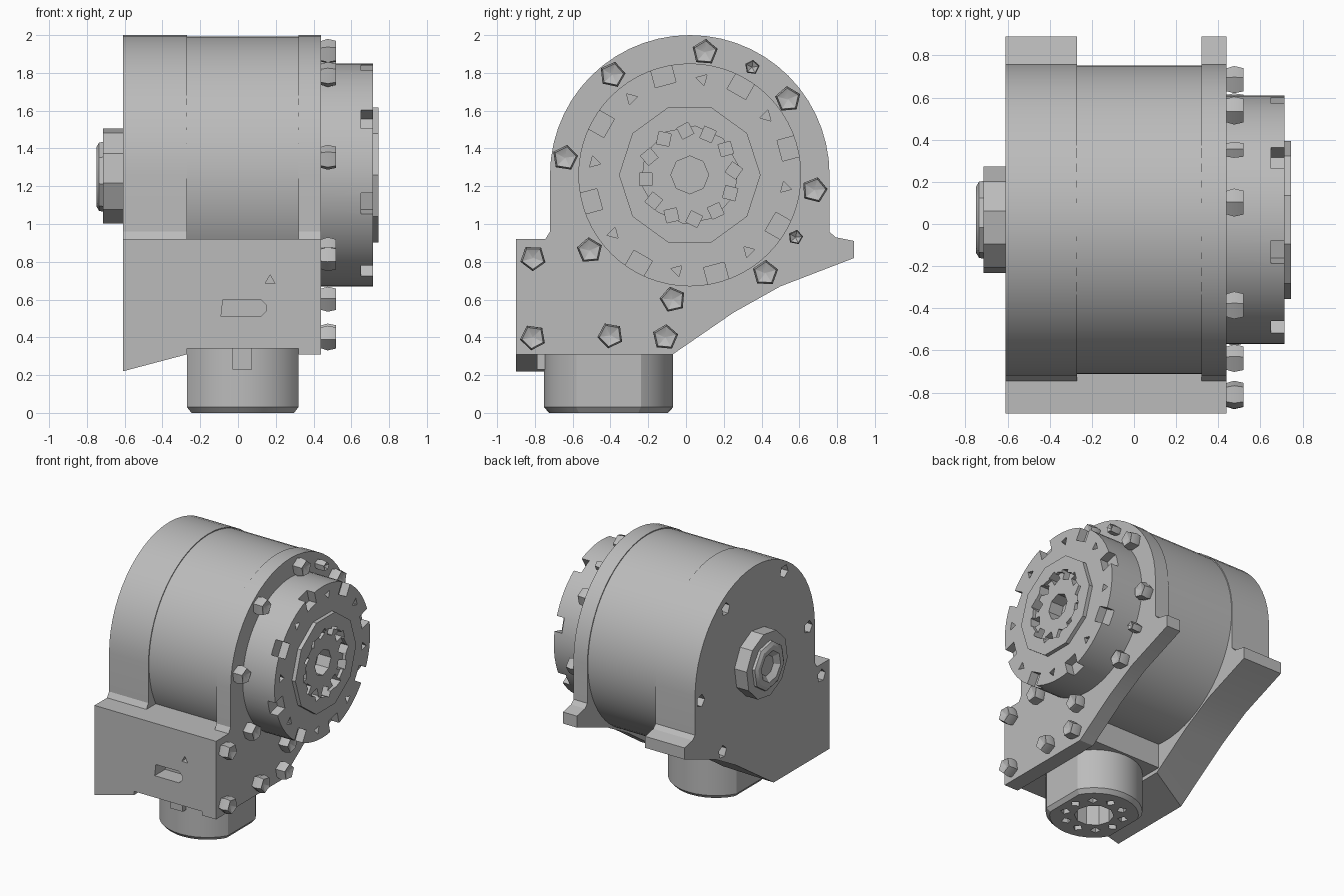
import bpy, bmesh, math, random
from mathutils import Vector

random.seed(4)
if "Cube" in bpy.data.objects:
    bpy.data.objects.remove(bpy.data.objects["Cube"])

metal = bpy.data.materials.new("plain grey")
metal.use_nodes = True
GREY = (0.5, 0.5, 0.5, 1)
metal.diffuse_color = GREY
metal.node_tree.nodes["Principled BSDF"].inputs["Base Color"].default_value = GREY

CY, CZ = 0.02, 1.26          # main axis, along x
parts = []


def ring(u, v, r, n, phase=0.0):
    """Regular polygon as 2D points."""
    return [(u + r * math.cos(phase + math.tau * i / n),
             v + r * math.sin(phase + math.tau * i / n)) for i in range(n)]


def around(u, v, r, n, phase=0.0):
    """Polar array: centre and angle of each copy."""
    return [(p, phase + math.tau * i / n) for i, p in enumerate(ring(u, v, r, n, phase))]


def place(axis, p, a):
    u, v = p
    return Vector({"x": (a, u, v), "y": (u, a, v), "z": (u, v, a)}[axis])


def loft(axis, *layers):
    """Closed solid through (position, outline) layers."""
    return axis, layers


def build(name, solids):
    bm = bmesh.new()
    for axis, layers in solids:
        rows = [[bm.verts.new(place(axis, p, a)) for p in pts] for a, pts in layers]
        bm.faces.new(rows[0])
        bm.faces.new(rows[-1])
        n = len(rows[0])
        for lo, hi in zip(rows, rows[1:]):
            for i in range(n):
                j = (i + 1) % n
                bm.faces.new((lo[i], lo[j], hi[j], hi[i]))
    bmesh.ops.recalc_face_normals(bm, faces=bm.faces)
    mesh = bpy.data.meshes.new(name)
    bm.to_mesh(mesh)
    bm.free()
    mesh.materials.append(metal)
    obj = bpy.data.objects.new(name, mesh)
    bpy.context.collection.objects.link(obj)
    return obj


def part(name, solids, cuts=()):
    """Build a part and subtract each group of cutters in turn."""
    obj = build(name, solids)
    for group in cuts:
        cutter = build("cutter", group)
        cutter.hide_render = True
        mod = obj.modifiers.new("cut", "BOOLEAN")
        mod.operation, mod.solver, mod.object = "DIFFERENCE", "EXACT", cutter
        bpy.context.view_layer.update()
        graph = bpy.context.evaluated_depsgraph_get()
        result = bpy.data.meshes.new_from_object(obj.evaluated_get(graph))
        obj.modifiers.clear()
        obj.data = result
        bpy.data.objects.remove(cutter)
    parts.append(obj)
    return obj


def tube(axis, a, b, u, v, r, n, phase=0.0):
    pts = ring(u, v, r, n, phase)
    return loft(axis, (a, pts), (b, pts))


def block(x0, x1, y0, y1, z0, z1):
    pts = [(x0, y0), (x1, y0), (x1, y1), (x0, y1)]
    return loft("z", (z0, pts), (z1, pts))


def housing(low_y, low_z):
    """Arch on a wide base with a sloping back underside."""
    arch = [(CY + 0.74 * math.cos(math.pi * i / 28),
             CZ + 0.74 * math.sin(math.pi * i / 28)) for i in range(29)]
    return ([(-0.9, low_z), (low_y, low_z), (0.25, 0.53), (0.5, 0.67), (0.89, 0.82),
             (0.89, 0.91), (0.79, 0.93), (0.76, 0.96)] + arch
            + [(-0.72, 0.96), (-0.745, 0.92), (-0.9, 0.92)])


# Thin bolted plate beside the flange
flat_base = housing(-0.07, 0.31)
part("bolted_plate", [loft("x", (0.32, flat_base), (0.44, flat_base))])

# Thick end housing with a slanted underside and screw holes
holes = [(-0.34, 1.82), (0.38, 1.8), (-0.64, 1.27), (0.69, 1.2), (-0.8, 0.83), (0.42, 0.7)]
part("end_housing", [loft("x", (-0.61, housing(-0.21, 0.22)), (-0.27, flat_base))],
     [[tube("x", -0.65, -0.55, y, z, 0.05, 5, y) for y, z in holes]])

# Round middle casing
part("middle_casing", [tube("x", -0.28, 0.33, CY, CZ, 0.733, 64)])

# Base block with a chamfered slot and a small triangular hole in front
slot = [(-0.09, 0.51), (0.12, 0.51), (0.15, 0.54), (0.15, 0.57), (0.12, 0.6), (-0.08, 0.6)]
part("base_block", [block(-0.27, 0.32, -0.9, -0.05, 0.34, 0.92)],
     [[loft("y", (-0.95, slot), (-0.77, slot)),
       tube("y", -0.95, -0.85, 0.17, 0.7, 0.03, 3, math.pi / 2)]])

# Outlet foot with side flats, chamfered rim, bore and ring of holes
FX, FY = 0.025, -0.41


def foot_outline(scale):
    return [(FX + scale * max(-0.295, min(0.295, x)), FY + scale * y)
            for x, y in ring(0, 0, 0.342, 36)]


part("outlet_foot", [loft("z", (0, foot_outline(0.92)), (0.03, foot_outline(1)),
                          (0.35, foot_outline(1)))],
     [[tube("z", -0.1, 0.2, FX, FY, 0.14, 10)]
      + [tube("z", -0.1, 0.05, u, v, 0.037, 4, t)
         for (u, v), t in around(FX, FY, 0.21, 10, 0.2)]])
part("foot_key", [block(-0.03, 0.075, -0.79, -0.7, 0.23, 0.345)])

# Round flange with rim notches, small holes and a seat for the hub
first = math.radians(15)
notches = [tube("x", 0.65, 0.8, u, v, 0.08, 4, t + math.pi / 4)
           for (u, v), t in around(CY, CZ, 0.55, 8, first)]
small_holes = [tube("x", 0.68, 0.8, u, v, 0.035, 3, t * 2)
               for (u, v), t in around(CY, CZ, 0.51, 8, first + math.pi / 8)]
seat = [tube("x", 0.6, 0.8, CY, CZ, 0.345, 10)]
part("flange", [tube("x", 0.43, 0.715, CY, CZ, 0.59, 64)],
     [notches + small_holes + seat])

# Faceted hub with recess, ring of pockets and centre bore
part("hub", [tube("x", 0.58, 0.745, CY, CZ, 0.375, 10)],
     [[tube("x", 0.72, 0.8, CY, CZ, 0.26, 10, 0.2)],
      [tube("x", 0.61, 0.8, CY, CZ, 0.1, 8)]
      + [tube("x", 0.66, 0.8, u, v, 0.047, 4, t * 1.7)
         for (u, v), t in around(CY, CZ, 0.235, 12, 0.1)]])


# Bolts with dished heads
def bolt(axis_y, axis_z, r):
    turn = random.uniform(0, 1)
    shape = [(0.43, 0.8), (0.475, 1), (0.52, 0.85), (0.5, 0.05)]
    return loft("x", *[(x, ring(axis_y, axis_z, r * k, 5, turn)) for x, k in shape])


large = [(0.1, 1.91), (-0.39, 1.79), (0.54, 1.66), (-0.64, 1.35), (0.68, 1.18), (-0.51, 0.86),
         (-0.81, 0.82), (-0.81, 0.4), (-0.4, 0.41), (-0.11, 0.4), (-0.07, 0.6), (0.42, 0.74)]
small = [(0.35, 1.83), (0.58, 0.93)]
part("plate_bolts", [bolt(y, z, 0.07) for y, z in large] + [bolt(y, z, 0.04) for y, z in small])

# Shaft boss and socketed nut on the closed end
part("shaft_boss", [tube("x", -0.715, -0.6, CY, CZ - 0.005, 0.255, 10, 0.15)])
part("shaft_nut", [loft("x", *[(x, ring(CY, CZ - 0.01, r, 8, 0.2)) for x, r in
                               [(-0.7, 0.19), (-0.735, 0.185), (-0.75, 0.16),
                                (-0.75, 0.12), (-0.69, 0.05)]])])

# Smooth the round walls, keep hard edges
bpy.ops.object.select_all(action="DESELECT")
for obj in parts:
    obj.select_set(True)
bpy.context.view_layer.objects.active = parts[0]
bpy.ops.object.shade_smooth_by_angle(angle=math.radians(25))
